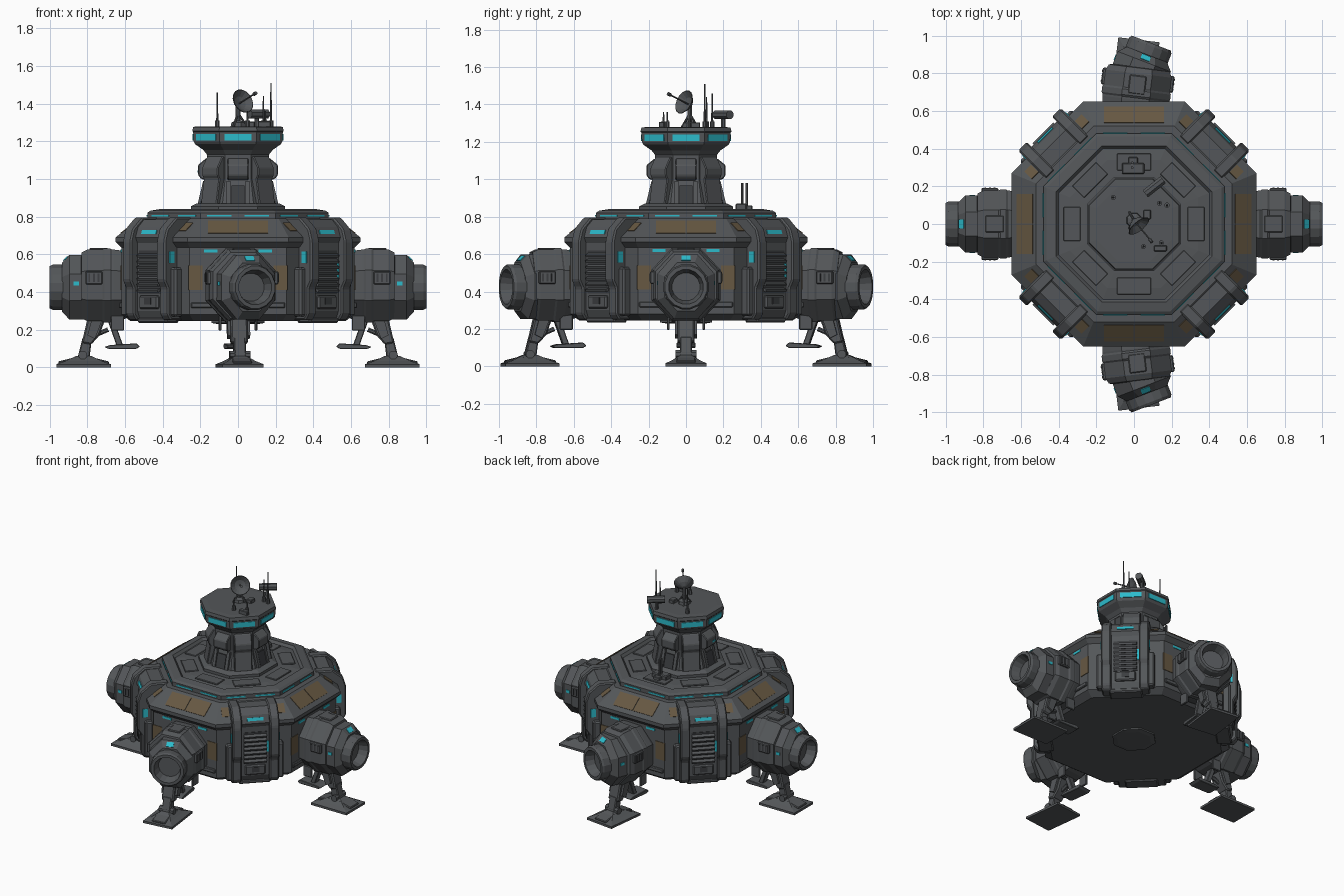
import bpy, bmesh, math
from mathutils import Matrix, Vector

if "Cube" in bpy.data.objects:
    bpy.data.objects.remove(bpy.data.objects["Cube"])

def material(name, rgb):
    m = bpy.data.materials.new(name)
    m.diffuse_color = (*rgb, 1)
    m.use_nodes = True
    m.node_tree.nodes["Principled BSDF"].inputs["Base Color"].default_value = m.diffuse_color
    return m

GREY = material("hull grey", (0.088, 0.094, 0.10))
DARK = material("dark metal", (0.045, 0.048, 0.052))
TAN = material("tan panel", (0.135, 0.098, 0.055))
CYAN = material("cyan light", (0.025, 0.50, 0.60))

def rz(deg): return Matrix.Rotation(math.radians(deg), 4, 'Z')
def ry(deg): return Matrix.Rotation(math.radians(deg), 4, 'Y')
def at(x, y, z): return Matrix.Translation((x, y, z))
I = Matrix.Identity(4)

def finish(name, bm, mat, M, bevel=0):
    bmesh.ops.recalc_face_normals(bm, faces=bm.faces)
    if bevel:
        bmesh.ops.bevel(bm, geom=bm.edges[:], offset=bevel, segments=1, affect='EDGES')
    bm.transform(M)
    me = bpy.data.meshes.new(name)
    bm.to_mesh(me)
    bm.free()
    me.materials.append(mat)
    ob = bpy.data.objects.new(name, me)
    bpy.context.collection.objects.link(ob)
    return ob

def loft(name, prof, mat, M=I, n=8, sx=1, sy=1, smooth=False):
    """Rings (apothem, height) stacked on local z, flats facing the axes."""
    bm, rings = bmesh.new(), []
    for r, h in prof:
        R = r / math.cos(math.pi / n)
        rings.append([bm.verts.new((R * sx * math.cos((k + .5) * math.tau / n),
                                    R * sy * math.sin((k + .5) * math.tau / n), h)) for k in range(n)])
    for a, b in zip(rings, rings[1:]):
        for k in range(n):
            f = bm.faces.new((a[k], a[(k + 1) % n], b[(k + 1) % n], b[k]))
            f.smooth = smooth
    bm.faces.new(rings[0])
    bm.faces.new(rings[-1])
    return finish(name, bm, mat, M)

def box(name, c, s, mat, M=I, bevel=0, tilt=0):
    bm = bmesh.new()
    bmesh.ops.create_cube(bm, size=1, matrix=Matrix.Diagonal((*s, 1)))
    return finish(name, bm, mat, M @ at(*c) @ ry(tilt), bevel)

def prism(name, pts, w0, w1, mat, M=I, bevel=0):
    """Outline in local x-z, extruded across y."""
    bm = bmesh.new()
    a = [bm.verts.new((x, w0, z)) for x, z in pts]
    b = [bm.verts.new((x, w1, z)) for x, z in pts]
    bm.faces.new(a)
    bm.faces.new(b)
    for i in range(len(pts)):
        j = (i + 1) % len(pts)
        bm.faces.new((a[i], a[j], b[j], b[i]))
    return finish(name, bm, mat, M, bevel)

def rod(name, p, q, r, mat=GREY, M=I, n=8, r2=None):
    p, q = Vector(p), Vector(q)
    d = q - p
    loft(name, [(r, 0), (r2 or r, d.length)], mat,
         M @ Matrix.Translation(p) @ d.to_track_quat('Z', 'Y').to_matrix().to_4x4(), n)

# Main octagonal hull, stepped deck and belly hatch
loft("hull", [(.57, .245), (.62, .28), (.62, .635), (.65, .665), (.65, .69), (.52, .79), (.482, .79),
              (.482, .82), (.465, .832), (.415, .84), (.40, .822), (.34, .832), (.26, .835)], GREY)
loft("belly_hatch", [(.14, .25), (.14, .235), (.11, .23)], GREY)

# Tower: plinth, shaft and flared control room
loft("tower_plinth", [(.25, .83), (.25, .855), (.22, .87)], GREY)
loft("tower_shaft", [(.20, .865), (.165, 1.0), (.165, 1.15)], GREY)
loft("control_room", [(.165, 1.13), (.185, 1.155), (.228, 1.185), (.236, 1.20), (.238, 1.25),
                      (.243, 1.255), (.238, 1.277), (.20, 1.28)], GREY)
for k in range(8):
    M = rz(45 * k)
    box("control_room_window", (.2385, 0, 1.222), (.006, .145, .036), CYAN, M)
    for s in (-1, 1):
        box("deck_light", (.483, s * .10, .805), (.006, .13, .010), CYAN, M)
    box("deck_plate", (.33, 0, .834), (.09, .18, .010), GREY, M, .003)
for k in range(4):
    prism("tower_buttress", [(.14, .865), (.222, .865), (.20, 1.0), (.212, 1.02), (.212, 1.06), (.175, 1.12),
                             (.14, 1.12)], -.06, .06, GREY, rz(45 + 90 * k), .005)
    M = rz(90 * k)
    prism("tower_bulge", [(.15, .99), (.195, 1.0), (.212, 1.02), (.212, 1.075), (.17, 1.11), (.15, 1.11)],
          -.055, .055, GREY, M, .005)
    for s in (-1, 1):
        prism("door_post", [(.15, .865), (.215, .865), (.185, .99), (.15, .99)], s * .04, s * .062, GREY, M)
    box("tower_door", (.19, 0, .915), (.02, .07, .10), DARK, M, tilt=-14)
    if k == 2:
        box("tower_light", (.2135, .02, 1.04), (.004, .03, .012), CYAN, M)

# Painted panels and lights on the four straight sides
for k in range(4):
    M = rz(90 * k)
    for s in (-1, 1):
        box("slope_panel", (.580, s * .0815, .7445), (.108, .158, .006), TAN, M, tilt=37.6)
        box("wall_panel", (.621, s * .225, .475), (.006, .075, .13), TAN, M)
        box("wall_light", (.621, s * .145, .618), (.006, .07, .016), CYAN, M)
        box("wall_rib", (.622, s * .15, .33), (.02, .20, .03), GREY, M, .005)

# Four diagonal pods: side rails, louvres, lights
rail = [(.50, .25), (.66, .25), (.685, .28), (.685, .42), (.71, .46), (.71, .67), (.69, .735), (.62, .795), (.50, .795)]
core = [(.50, .25), (.64, .25), (.66, .30), (.66, .66), (.675, .69), (.655, .745), (.61, .785), (.50, .785)]
for k in range(4):
    M = rz(45 + 90 * k)
    prism("pod_core", core, -.12, .12, GREY, M)
    for s in (-1, 1):
        prism("pod_rail", rail, s * .095, s * .16, GREY, M, .008)
        box("pod_side_plate", (.635, s * .17, .40), (.06, .05, .26), GREY, M, .01)
        box("pod_side_light", (.66, s * .162, .585), (.035, .006, .06), CYAN, M)
        box("slope_patch", (.580, s * .19, .7445), (.07, .05, .006), TAN, M, tilt=37.6)
    box("louvre_back", (.661, 0, .505), (.006, .16, .23), DARK, M)
    for i in range(7):
        box("louvre", (.668, 0, .41 + .031 * i), (.03, .155, .014), GREY, M, tilt=25)
    box("pod_light", (.667, 0, .718), (.006, .11, .022), CYAN, M, tilt=-20)
    box("pod_tall_light", (.664, .085, .51), (.006, .014, .08), CYAN, M)
    box("pod_lower_plate", (.662, 0, .345), (.03, .14, .07), GREY, M, .008)
    box("pod_lower_socket", (.678, 0, .35), (.006, .05, .035), DARK, M)
    box("pod_foot", (.60, 0, .25), (.10, .22, .03), GREY, M, .008)

# Engines and landing legs: straight on the x sides, swung towards +x on the y sides
for ang, yaw in ((0, 0), (180, 0), (-90, 1), (90, -1)):
    B = rz(ang)
    H = B @ at(.60, 0, .435) @ rz(7 * yaw) @ at(-.60, 0, 0)
    C = H @ at(.78, 0, -.01) @ rz(14 * yaw) @ at(-.78 - .025 * abs(yaw), 0, 0)
    along = ry(90)
    loft("engine_housing", [(.16, .56), (.185, .62), (.19, .66), (.19, .80), (.175, .83), (.15, .835)],
         GREY, H @ along, sy=.93)
    loft("engine_band", [(.19, .67), (.197, .68), (.197, .71), (.19, .72)], GREY, H @ along, sy=.93)
    loft("engine_collar", [(.16, .76), (.172, .80), (.172, .895), (.13, .935), (.11, .935)],
         GREY, C @ along, sy=.88)
    loft("engine_nozzle", [(.10, .90), (.12, .92), (.12, .985), (.112, 1.0), (.092, 1.0), (.07, .92), (.05, .91)],
         GREY, C @ along, n=16)
    loft("engine_core", [(.026, .905), (.026, .918), (.015, .92)], CYAN, C @ along)
    box("engine_light", (.917, 0, .1525), (.035, .05, .005), CYAN, C, tilt=43)
    box("engine_top_hatch", (.74, 0, .19), (.10, .09, .018), GREY, H, .005)
    for s in (-1, 1):
        box("engine_side_box", (.765, s * .177, .04), (.09, .03, .07), GREY, H, .006)
        for i in range(3):
            box("engine_side_vent", (.74 + .025 * i, s * .193, .04), (.010, .004, .045), DARK, H)
        box("collar_light", (.86, s * .1525, .02), (.03, .005, .02), CYAN, C)
        box("leg_bracket", (.64, s * .095, .235), (.07, .015, .08), GREY, B, .004)

    # Leg with knee blocks, rear strut and step plate
    L = B @ at(.75 + .015 * abs(yaw), 0, 0) @ rz(7 * yaw) @ at(-.75, 0, 0)
    prism("leg_upper", [(.69, .30), (.79, .30), (.83, .13), (.78, .12), (.735, .17)], -.045, .045, GREY, L, .008)
    for s in (-1, 1):
        prism("knee_plate", [(.71, .28), (.77, .28), (.80, .17), (.76, .15)], s * .045, s * .06, GREY, L)
    prism("leg_lower", [(.775, .16), (.825, .16), (.855, .04), (.79, .04)], -.032, .032, GREY, L, .006)
    rod("ankle", (.825, -.055, .065), (.825, .055, .065), .022, M=L)
    prism("leg_strut", [(.665, .27), (.70, .27), (.645, .115), (.61, .115)], -.025, .025, GREY, L, .004)
    rod("leg_brace", (.69, 0, .20), (.76, 0, .17), .012, M=L)
    prism("step_plate", [(.52, .11), (.54, .127), (.68, .118), (.71, .108), (.69, .098), (.54, .098)],
          -.05, .05, GREY, L, .003)
    F = L @ at(.82, 0, 0)
    loft("foot_pad", [(.145, 0), (.145, .016), (.10, .032), (.04, .06)], GREY, F @ rz(0), n=4, sy=.76)
    for s in (-1, 1):
        box("foot_toe", (s * .085, 0, .032), (.10, .10, .022), GREY, F, .005, tilt=s * 14)

# Roof dish
loft("dish_base", [(.04, 1.275), (.035, 1.30), (.015, 1.31)], GREY, at(.0, .02, 0))
rod("dish_post", (0, .02, 1.29), (.0, .02, 1.40), .012)
face = Vector((.55, -.68, .35)).normalized()
D = at(.005, .015, 1.40) @ face.to_track_quat('Z', 'Y').to_matrix().to_4x4()
loft("dish", [(.008, -.012), (.038, .006), (.066, .036), (.063, .038), (.035, .012), (.006, .004)], GREY, D, n=16)
rod("dish_feed", (0, 0, 0), (0, 0, .14), .004, M=D)
rod("dish_horn", (0, 0, .135), (0, 0, .155), .009, M=D)
for a in (0, 120, 240):
    rod("dish_leg", (.05 * math.cos(math.radians(a)), .02 + .05 * math.sin(math.radians(a)), 1.275), (0, .02, 1.35), .006)

# Roof masts: x, y, top height
for x, y, top in ((-.11, .14, 1.46), (.175, .10, 1.51), (.05, -.12, 1.36), (.135, .11, 1.44), (.145, -.10, 1.36)):
    rod("mast_base", (x, y, 1.275), (x, y, 1.31), .013)
    rod("mast", (x, y, 1.30), (x, y, top), .006, r2=.003)

# Roof sensor barrel and equipment boxes
rod("sensor_post", (.10, .20, 1.27), (.10, .20, 1.35), .012)
rod("sensor_barrel", (.06, .16, 1.345), (.155, .235, 1.345), .023)
box("roof_box", (.14, -.13, 1.29), (.07, .03, .035), GREY, rz(0), .004)
box("roof_box_small", (.07, .05, 1.29), (.04, .05, .03), GREY, I, .004)

# Deck equipment box with twin aerials
box("deck_box", (-.005, .295, .85), (.12, .06, .04), GREY, I, .006)
box("deck_box_back", (-.005, .335, .845), (.05, .04, .03), GREY, I, .004)
for y in (.30, .325):
    rod("deck_aerial", (-.01, y, .85), (-.01, y, .98), .007)
